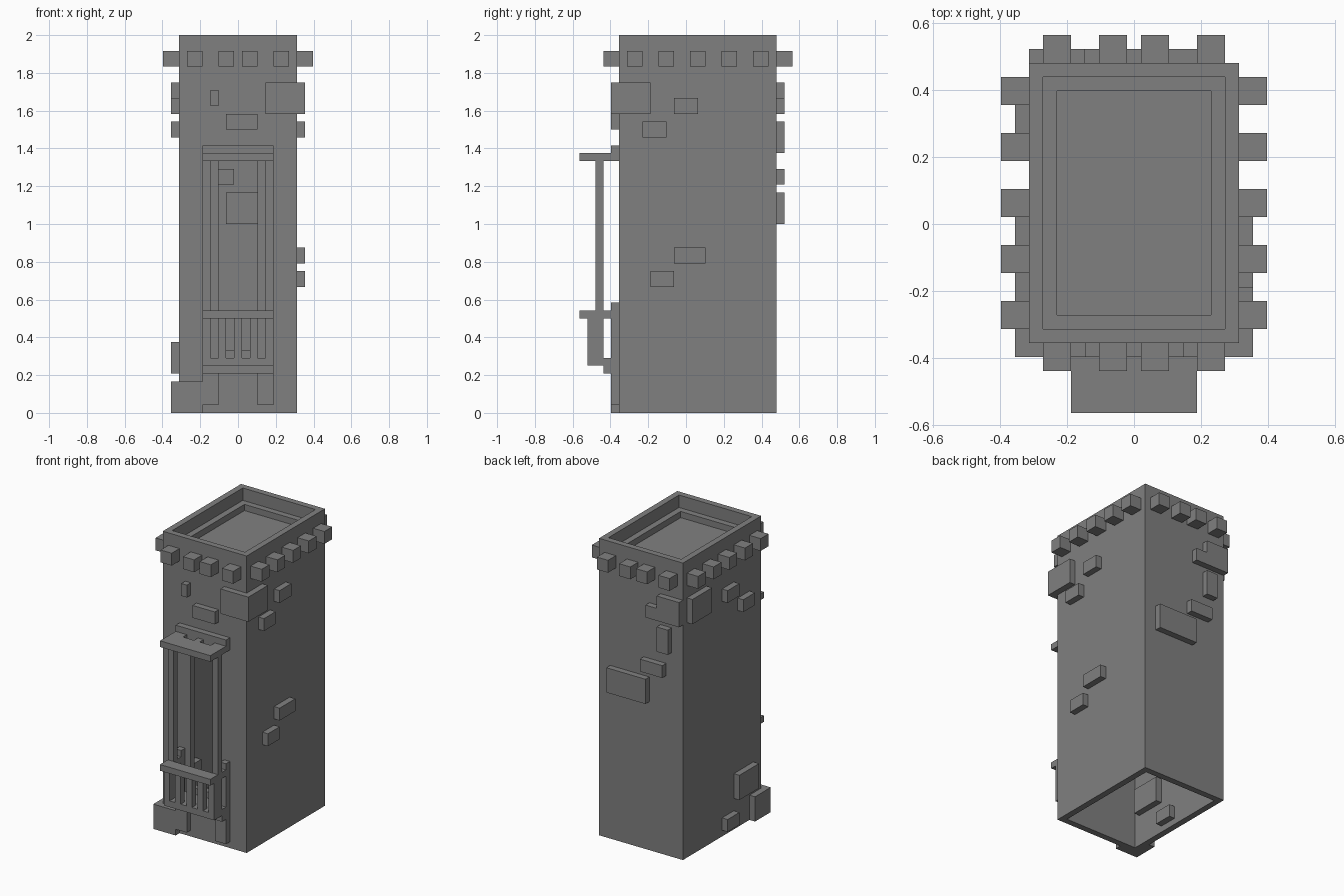
import bpy

cube = bpy.data.objects.get("Cube")
if cube:
    bpy.data.objects.remove(cube, do_unlink=True)

U = 1 / 24  # one block of the building grid

stone = bpy.data.materials.new("grey_stone")
stone.use_nodes = True
GREY = (0.216, 0.216, 0.216, 1)
stone.diffuse_color = GREY
stone.node_tree.nodes["Principled BSDF"].inputs["Base Color"].default_value = GREY


def box(name, x, y, z):
    """Box from (min, max) ranges in grid blocks."""
    r = (x, y, z)
    bpy.ops.mesh.primitive_cube_add(size=1)
    ob = bpy.context.object
    ob.name = name
    for v in ob.data.vertices:
        v.co = [(a + (c + 0.5) * (b - a)) * U for c, (a, b) in zip(v.co, r)]
    ob.data.materials.append(stone)
    return ob


def cut(ob, *ranges):
    """Carve a box out of an object and discard the cutter."""
    cutter = box("cutter", *ranges)
    mod = ob.modifiers.new("cut", "BOOLEAN")
    mod.operation = "DIFFERENCE"
    mod.solver = "EXACT"
    mod.object = cutter
    bpy.ops.object.select_all(action="DESELECT")
    bpy.context.view_layer.objects.active = ob
    ob.select_set(True)
    bpy.ops.object.modifier_apply(modifier=mod.name)
    bpy.data.objects.remove(cutter, do_unlink=True)


# Hollow tower with a stepped roof and a tall front opening
W, F, B = 7.5, -8.5, 11.5
tower = box("tower", (-W, W), (F, B), (0, 48))
cut(tower, (-6.5, 6.5), (-7.5, 10.5), (-1, 44))
cut(tower, (-6.5, 6.5), (-7.5, 10.5), (46, 49))
cut(tower, (-5.5, 5.5), (-6.5, 9.5), (45, 47))
cut(tower, (-2.5, 2.5), (-10, -7), (8, 32))

# Corbels around the top
for x in (-5.5, -1.5, 1.5, 5.5):
    box("front_corbel", (x - 1, x + 1), (F - 2, F), (44, 46))
    box("back_corbel", (x - 1, x + 1), (B, B + 2), (44, 46))
for y in (-6.5, -2.5, 1.5, 5.5, 9.5):
    box("left_corbel", (W, W + 2), (y - 1, y + 1), (44, 46))
    box("right_corbel", (-W - 2, -W), (y - 1, y + 1), (44, 46))

# Loose bricks set through the walls
for x, z in (((-3.5, -2.5), (39, 41)), ((-1.5, 2.5), (36, 38))):
    box("front_brick", x, (F - 1, F + 2), z)
for y, z in (((-1.5, 1.5), (38, 40)), ((-5.5, -2.5), (35, 37)),
             ((-1.5, 2.5), (19, 21)), ((-4.5, -1.5), (16, 18))):
    box("left_brick", (W - 2, W + 1), y, z)
for y, z in (((5.5, 10.5), (38, 42)), ((-1.5, 1.5), (38, 40)),
             ((-5.5, -2.5), (35, 37)), ((-6.5, -1.5), (5, 9)),
             ((-1.5, 1.5), (1, 3))):
    box("right_brick", (-W - 1, 2 - W), y, z)
for x, z in (((-1.5, 5.5), (24, 28)), ((-4.5, -0.5), (29, 31)),
             ((-5.5, -3.5), (33, 37)), ((-W, -1.5), (38, 40)),
             ((-W, -3.5), (40, 42))):
    box("back_brick", x, (B - 2, B + 1), z)

# Big corner stones
box("upper_corner_stone", (3.5, W + 1), (F - 1, -4.5), (38, 42))
foot = box("lower_corner_stone", (-W - 1, -4.5), (F - 1, -5.5), (0, 4))
cut(foot, (-6.5, -4), (-7.5, -5), (-1, 5))

# Balcony floor, brackets, posts and side rails
box("balcony_floor", (-4.5, 4.5), (-10.5, F), (5, 7))
box("balcony_edge", (-4.5, 4.5), (-12.5, -10.5), (6, 7))
for s in (-1, 1):
    outer = tuple(sorted((3.5 * s, 4.5 * s)))
    box("bracket", tuple(sorted((2.5 * s, 4.5 * s))), (-9.5, F), (1, 5))
    box("wall_post", outer, (-9.5, F), (7, 14))
    box("pillar", outer, (-11.5, -10.5), (7, 32))
    box("side_rail", outer, (-11.5, -9.5), (12, 13))

# Front railing
box("handrail", (-4.5, 4.5), (-13.5, -11.5), (12, 13))
for x in (-4, -2, 0, 2, 4):
    box("railing_bar", (x - 0.5, x + 0.5), (-12.5, -11.5), (7, 12))

# Canopy with two slots, and the lintel behind it
canopy = box("canopy", (-4.5, 4.5), (-13.5, -9.5), (32, 33))
for x in (-1.5, 1.5):
    cut(canopy, (x - 1, x + 1), (-10.5, -9.5), (31, 34))
box("lintel", (-4.5, 4.5), (-9.5, F), (32, 34))
